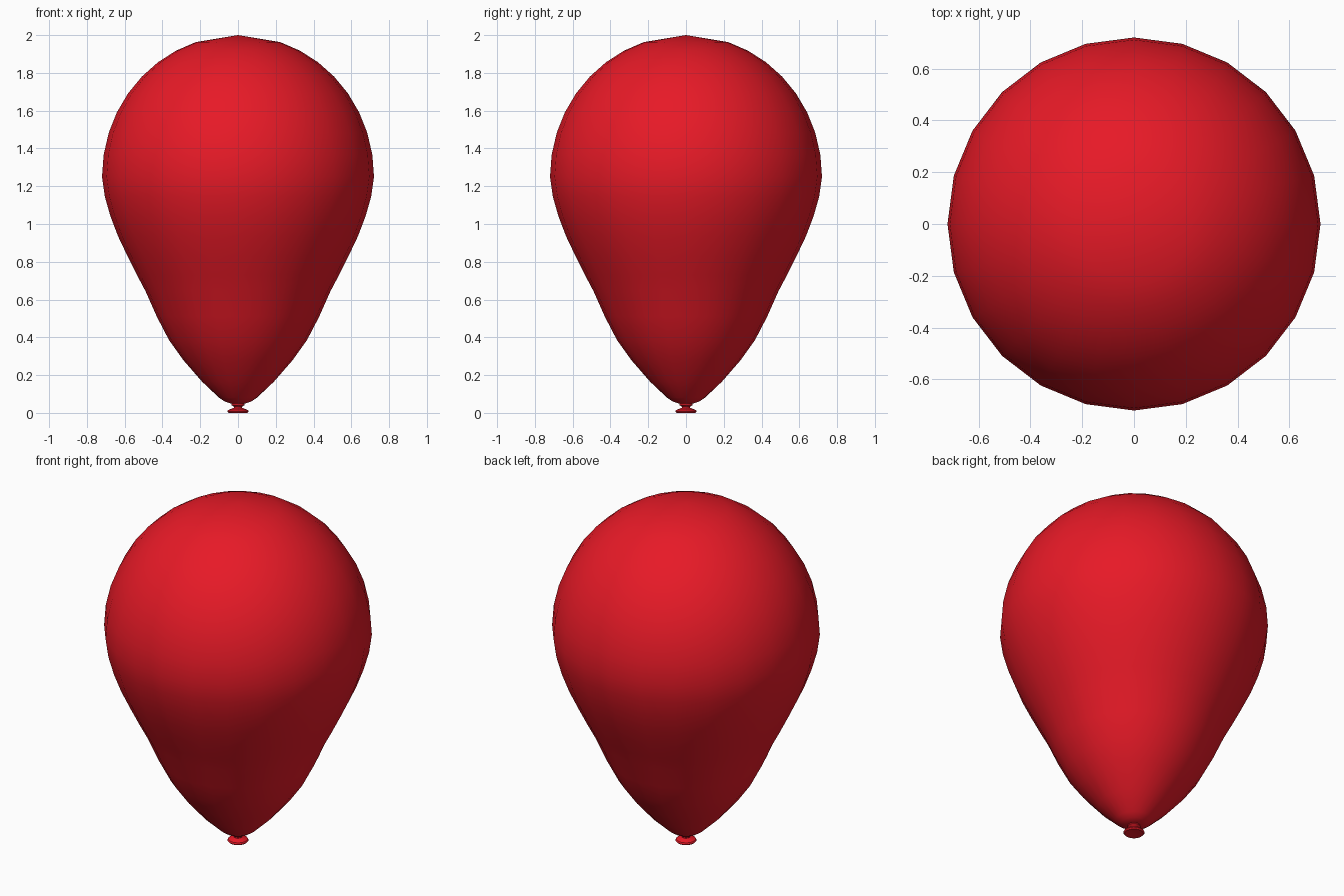
import bpy, bmesh, math

if "Cube" in bpy.data.objects:
    bpy.data.objects.remove(bpy.data.objects["Cube"])

SIDES = 24

red = bpy.data.materials.new("red_rubber")
red.diffuse_color = (0.8, 0.01, 0.02, 1)
red.use_nodes = True
red.node_tree.nodes["Principled BSDF"].inputs["Base Color"].default_value = red.diffuse_color


def lathe(name, profile):
    """Revolve (radius, z) points, listed bottom to top, with closed ends."""
    bm = bmesh.new()
    rings = []
    for r, z in profile:
        if r == 0:
            rings.append([bm.verts.new((0, 0, z))] * SIDES)
        else:
            rings.append([bm.verts.new((r * math.cos(2 * math.pi * i / SIDES),
                                        r * math.sin(2 * math.pi * i / SIDES), z))
                          for i in range(SIDES)])
    for low, high in zip(rings, rings[1:]):
        for i in range(SIDES):
            j = (i + 1) % SIDES
            bm.faces.new(list(dict.fromkeys((low[i], low[j], high[j], high[i]))))
    bmesh.ops.recalc_face_normals(bm, faces=bm.faces)
    mesh = bpy.data.meshes.new(name)
    bm.to_mesh(mesh)
    bm.free()
    mesh.materials.append(red)
    obj = bpy.data.objects.new(name, mesh)
    bpy.context.collection.objects.link(obj)
    bpy.ops.object.select_all(action='DESELECT')
    obj.select_set(True)
    bpy.context.view_layer.objects.active = obj
    bpy.ops.object.shade_smooth_by_angle(angle=math.radians(40))
    return obj


# Balloon body: tapered lower part, then a half ellipsoid dome
taper = [(0, 0.05), (0.04, 0.05), (0.07, 0.06), (0.10, 0.08), (0.19, 0.165),
         (0.29, 0.28), (0.365, 0.385), (0.43, 0.51), (0.49, 0.645),
         (0.535, 0.73), (0.585, 0.83), (0.635, 0.935), (0.675, 1.04), (0.705, 1.145)]
dome = [(0.72 * math.cos(a), 1.25 + 0.75 * math.sin(a))
        for a in (math.radians(9 * k) for k in range(10))]
dome[-1] = (0, 2.0)
lathe("balloon_body", taper + dome)

# Knot: pinched neck flaring into the rolled lip
lathe("knot", [(0, 0.005), (0.05, 0.0), (0.057, 0.007), (0.053, 0.015),
               (0.022, 0.027), (0.022, 0.033), (0.036, 0.042),
               (0.034, 0.049), (0.02, 0.055), (0, 0.055)])
